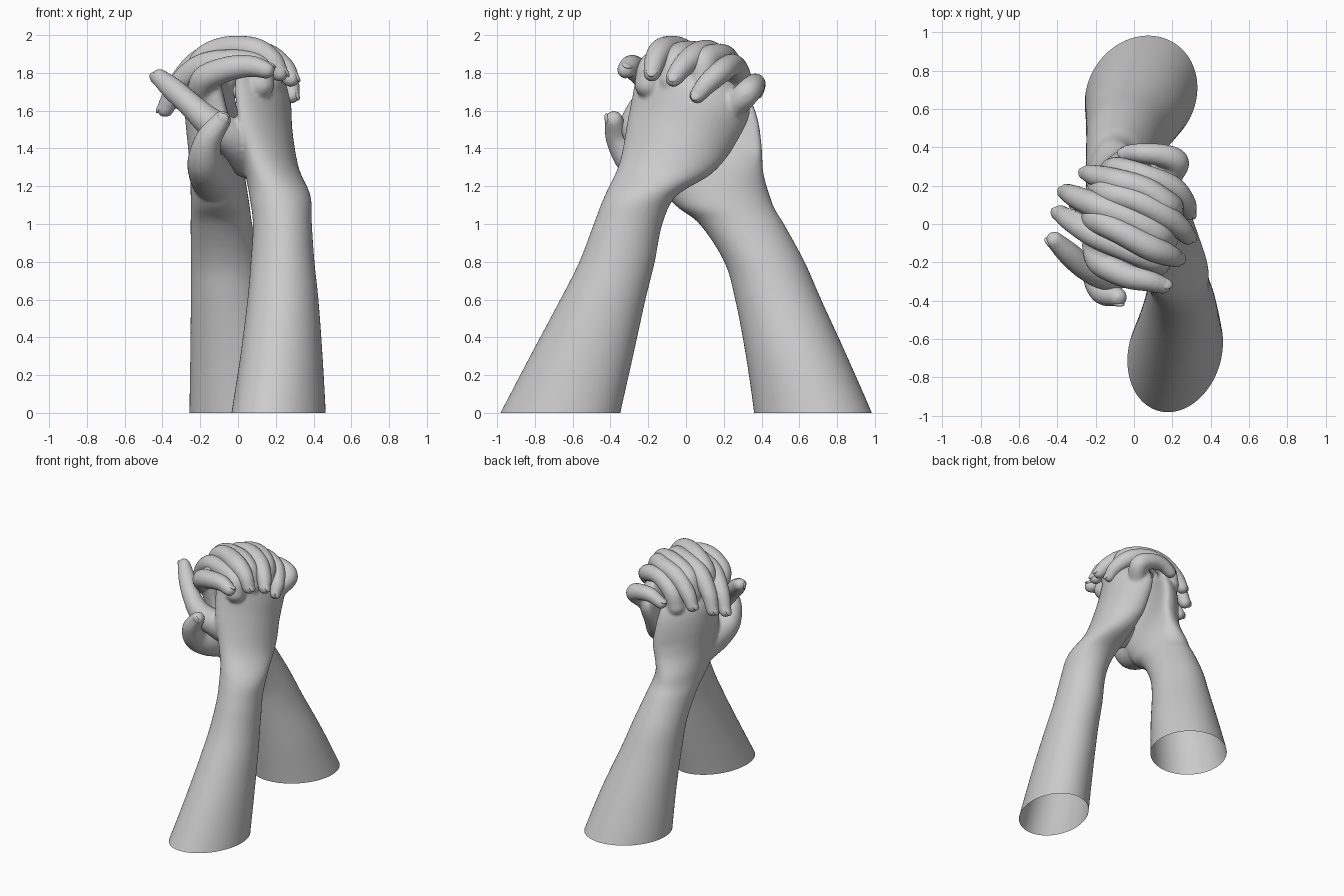
import bpy, bmesh, math
from mathutils import Vector, Matrix

if "Cube" in bpy.data.objects:
    bpy.data.objects.remove(bpy.data.objects["Cube"])


def smooth_path(pts, steps):
    """Catmull-Rom through tuples of any length."""
    p = [Vector(q) for q in pts]
    p = [2 * p[0] - p[1]] + p + [2 * p[-1] - p[-2]]
    out = []
    for i in range(1, len(p) - 2):
        a, b, c, d = p[i - 1:i + 3]
        for s in range(steps):
            t = s / steps
            out.append(0.5 * (2 * b + (c - a) * t + (2 * a - 5 * b + 4 * c - d) * t * t
                              + (3 * b - a - 3 * c + d) * t ** 3))
    return out + [p[-2]]


def loft_arm(bm, sections, cup, n=48):
    """Forearm and cupped palm: (z, cx, cy, rx, ry, skew) horizontal sections."""
    rings = []
    for z, cx, cy, rx, ry, k in smooth_path(sections, 6):
        ring = []
        palm = min(1, max(0, (z - 1.15) / 0.3))
        e = 1 - 0.12 * palm
        for i in range(n):
            a = math.tau * i / n
            c, s = math.cos(a), math.sin(a)
            dx = rx * math.copysign(abs(c) ** e, c)
            dy = ry * math.copysign(abs(s) ** e, s)
            ring.append(bm.verts.new((cx + dx + k * dy + cup * palm * dy * dy, cy + dy,
                                      z - 0.25 * palm * dy)))
        rings.append(ring)
    for r, q in zip(rings, rings[1:]):
        for i in range(n):
            j = (i + 1) % n
            bm.faces.new((r[i], r[j], q[j], q[i]))
    bm.faces.new(rings[0][::-1])
    bm.faces.new(rings[-1])


def sweep_finger(bm, pts, radii):
    """Overlapping balls along a smooth path, fused later by the remesh."""
    path = [p + (r,) for p, r in zip(pts, radii)]
    for x, y, z, r in smooth_path(path, 7):
        bmesh.ops.create_icosphere(bm, subdivisions=3, radius=r,
                                   matrix=Matrix.Translation((x, y, z)))


def add_nail(bm, pts, radius, out):
    """Flattened shell on the outer side of a fingertip."""
    tip = Vector(pts[-1])
    t = (tip - Vector(pts[-2])).normalized()
    n = Vector(out)
    n = (n - t * n.dot(t)).normalized()
    s = t.cross(n)
    rot = Matrix((s, t, n)).transposed().to_4x4()
    loc = Matrix.Translation(tip + n * radius * 0.66 + t * radius * 0.1)
    bmesh.ops.create_uvsphere(bm, u_segments=16, v_segments=10, radius=1,
                              matrix=loc @ rot @ Matrix.Diagonal(
                                  (radius * 0.66, radius * 0.85, radius * 0.28, 1)))


def finish(bm, name):
    me = bpy.data.meshes.new(name)
    bm.to_mesh(me)
    bm.free()
    ob = bpy.data.objects.new(name, me)
    bpy.context.collection.objects.link(ob)
    return ob


def build_hand(name, arm, cup, fingers, thumb, thumb_radii, out, thumb_out):
    bm = bmesh.new()
    nails = bmesh.new()
    loft_arm(bm, arm, cup)
    for i, f in enumerate(fingers):
        k = (1, 1.03, 1, 0.93)[i]
        radii = [r * k for r in (0.074, 0.074, 0.066, 0.068, 0.058, 0.046)]
        if len(f) == 5:
            radii.pop(3)
        sweep_finger(bm, f, radii)
        add_nail(nails, f, radii[-1], out)
    sweep_finger(bm, thumb, thumb_radii)
    add_nail(nails, thumb, thumb_radii[-1], thumb_out)
    ob = finish(bm, name)
    # fuse all the overlapping pieces into one skin and soften it
    m = ob.modifiers.new("fuse", 'REMESH')
    m.mode = 'VOXEL'
    m.voxel_size = 0.0115
    m = ob.modifiers.new("soften", 'SMOOTH')
    m.factor = 0.5
    m.iterations = 7
    dg = bpy.context.evaluated_depsgraph_get()
    me = bpy.data.meshes.new_from_object(ob.evaluated_get(dg))
    ob.modifiers.clear()
    ob.data = me
    # open cut at the base of the forearm
    bm = bmesh.new()
    bm.from_mesh(me)
    bmesh.ops.bisect_plane(bm, geom=bm.verts[:] + bm.edges[:] + bm.faces[:],
                           plane_co=(0, 0, 0), plane_no=(0, 0, 1), clear_inner=True)
    bm.to_mesh(me)
    bm.free()
    nail_ob = finish(nails, name + "_nails")
    for o in (ob, nail_ob):
        o.data.polygons.foreach_set("use_smooth", [True] * len(o.data.polygons))


# front forearm and hand, back of the hand facing +x
build_hand(
    "front_hand",
    [(-0.1, .21, -.70, .255, .335, .12), (0, .215, -.665, .247, .318, .12),
     (.3, .23, -.553, .217, .273, .08), (.6, .238, -.44, .188, .226, .04),
     (.8, .236, -.365, .169, .2, 0), (1.0, .235, -.307, .156, .182, 0),
     (1.15, .222, -.24, .162, .19, .03), (1.3, .18, -.105, .14, .245, .12),
     (1.5, .17, -.02, .115, .285, .16), (1.65, .17, .03, .105, .305, .18),
     (1.74, .165, .03, .085, .29, .18), (1.81, .15, .02, .04, .22, .18)],
    -1.1,
    [[(.12, -.20, 1.74), (.10, -.18, 1.83), (-.04, -.13, 1.86), (-.2, -.06, 1.83),
      (-.32, .01, 1.73), (-.385, .055, 1.61)],
     [(.16, -.07, 1.76), (.12, -.05, 1.87), (0, .02, 1.905), (-.18, .09, 1.87),
      (-.30, .14, 1.76), (-.35, .165, 1.65)],
     [(.19, .09, 1.75), (.17, .10, 1.86), (.06, .18, 1.89), (-.08, .22, 1.86),
      (-.19, .25, 1.77), (-.24, .265, 1.69)],
     [(.18, .25, 1.62), (.22, .32, 1.69), (.16, .355, 1.73), (.05, .37, 1.74),
      (-.04, .37, 1.70)]],
    [(.06, -.10, 1.37), (-.02, -.21, 1.45), (-.14, -.265, 1.53), (-.25, -.23, 1.63),
     (-.34, -.155, 1.71), (-.415, -.085, 1.775)],
    [.13, .105, .082, .066, .062, .047],
    (-1, 0, .4), (-.6, -.3, -.1))

# rear forearm and hand, back of the hand facing -x
build_hand(
    "rear_hand",
    [(-0.1, .05, .69, .30, .325, .12), (0, .037, .672, .292, .312, .12),
     (.3, .004, .585, .256, .268, .08), (.6, -.04, .488, .21, .228, .04),
     (.8, -.065, .415, .185, .213, 0), (1.0, -.088, .295, .163, .224, 0),
     (1.11, -.095, .195, .155, .262, 0), (1.3, -.115, .107, .14, .305, .06),
     (1.5, -.155, .10, .118, .30, .13), (1.65, -.175, .08, .105, .295, .16),
     (1.75, -.17, .06, .085, .265, .18), (1.81, -.15, .05, .04, .2, .18)],
    1.1,
    [[(-.20, -.11, 1.68), (-.17, -.20, 1.77), (-.04, -.27, 1.825), (.07, -.295, 1.835),
      (.15, -.32, 1.815)],
     [(-.21, .03, 1.74), (-.18, .02, 1.86), (-.07, -.04, 1.925), (.08, -.12, 1.92),
      (.175, -.16, 1.87), (.22, -.18, 1.80)],
     [(-.17, .17, 1.74), (-.13, .16, 1.85), (.01, .12, 1.91), (.15, .05, 1.89),
      (.24, -.02, 1.83), (.28, -.065, 1.77)],
     [(-.11, .28, 1.66), (-.07, .28, 1.77), (.06, .25, 1.84), (.2, .19, 1.81),
      (.27, .11, 1.74), (.285, .06, 1.68)]],
    [(-.12, -.02, 1.24), (-.15, -.17, 1.28), (-.175, -.28, 1.34),
     (-.155, -.355, 1.45), (-.085, -.382, 1.55)],
    [.13, .115, .092, .07, .05],
    (1, 0, .4), (.2, -1, .2))
